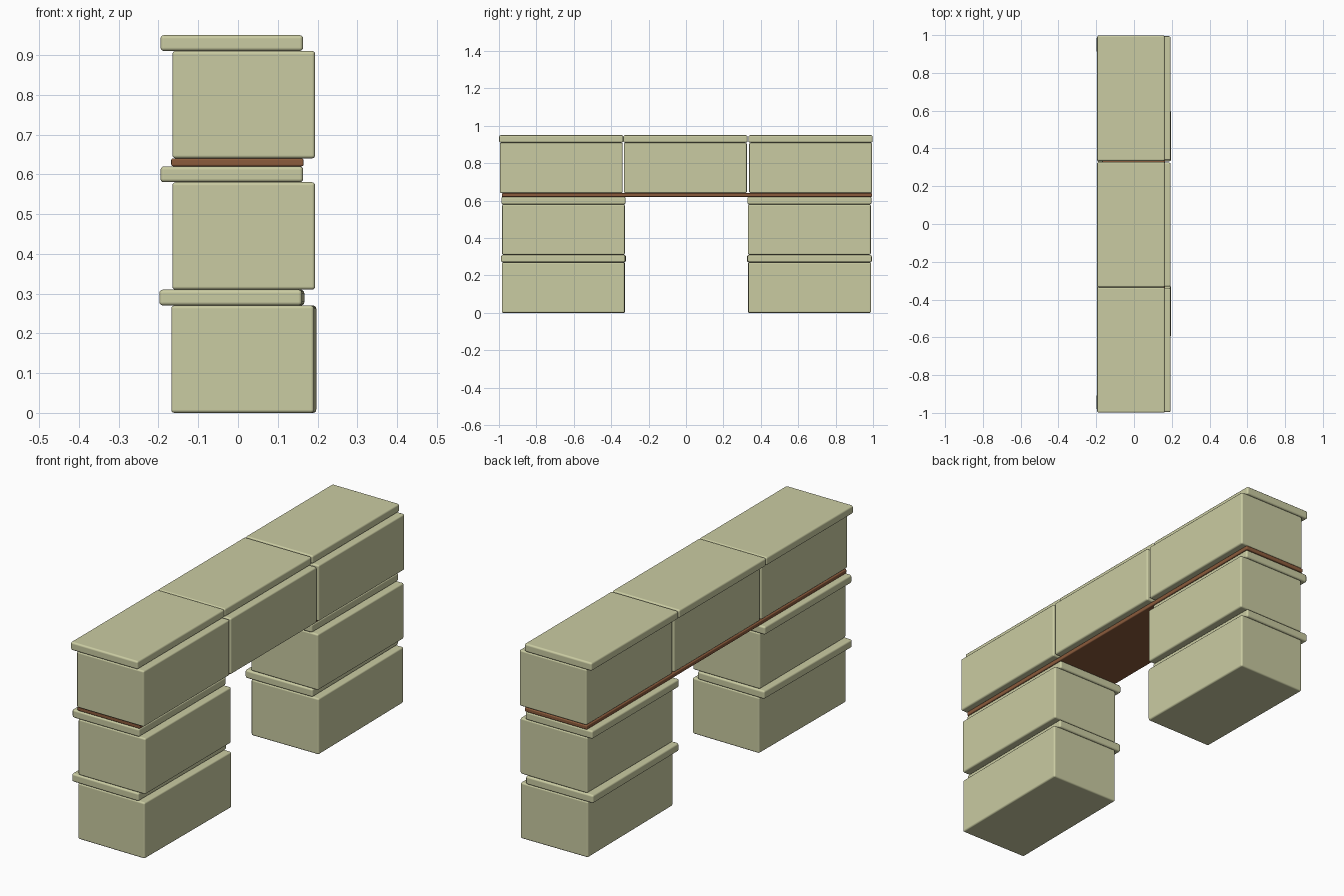
import bpy, math

if "Cube" in bpy.data.objects:
    bpy.data.objects.remove(bpy.data.objects["Cube"])


def material(name, rgb):
    m = bpy.data.materials.new(name)
    m.diffuse_color = (*rgb, 1)
    m.use_nodes = True
    m.node_tree.nodes["Principled BSDF"].inputs["Base Color"].default_value = m.diffuse_color
    return m


STONE = material("pale khaki", (0.59, 0.60, 0.36))
WOOD = material("brown wood", (0.26, 0.105, 0.045))


def block(name, x, y, z, mat, bevel, turn=0.0):
    """Rounded box from (min, max) ranges, turned slightly about its centre."""
    c = [(a + b) / 2 for a, b in (x, y, z)]
    bpy.ops.mesh.primitive_cube_add(size=1, location=c)
    ob = bpy.context.object
    ob.name = name
    ob.scale = [b - a for a, b in (x, y, z)]
    bpy.ops.object.transform_apply(location=False, rotation=False, scale=True)
    ob.rotation_euler.z = math.radians(turn)
    ob.data.materials.append(mat)
    mod = ob.modifiers.new("rounded edges", 'BEVEL')
    mod.width = bevel
    mod.segments = 3
    mod.harden_normals = True
    bpy.ops.object.shade_smooth_by_angle(angle=math.radians(40))


def crate(name, yc, z, turn=0.0):
    """Box with a thin lid shifted towards -x."""
    block(name + "_box", (-0.165, 0.194), (yc - 0.328, yc + 0.328), (z, z + 0.27),
          STONE, 0.008, turn)
    block(name + "_lid", (-0.195, 0.164), (yc - 0.332, yc + 0.332), (z + 0.27, z + 0.31),
          STONE, 0.009, turn)


# two supporting stacks
for side, yc, turn in (("front", -0.655, -0.5), ("back", 0.66, 0.5)):
    crate(side + "_lower", yc, 0.0, turn)
    crate(side + "_middle", yc, 0.31)

# plank bridging the stacks
block("plank", (-0.168, 0.165), (-0.985, 0.995), (0.62, 0.64), WOOD, 0.005)

# top row
for side, yc in (("front", -0.667), ("centre", -0.003), ("back", 0.666)):
    crate(side + "_top", yc, 0.64)
